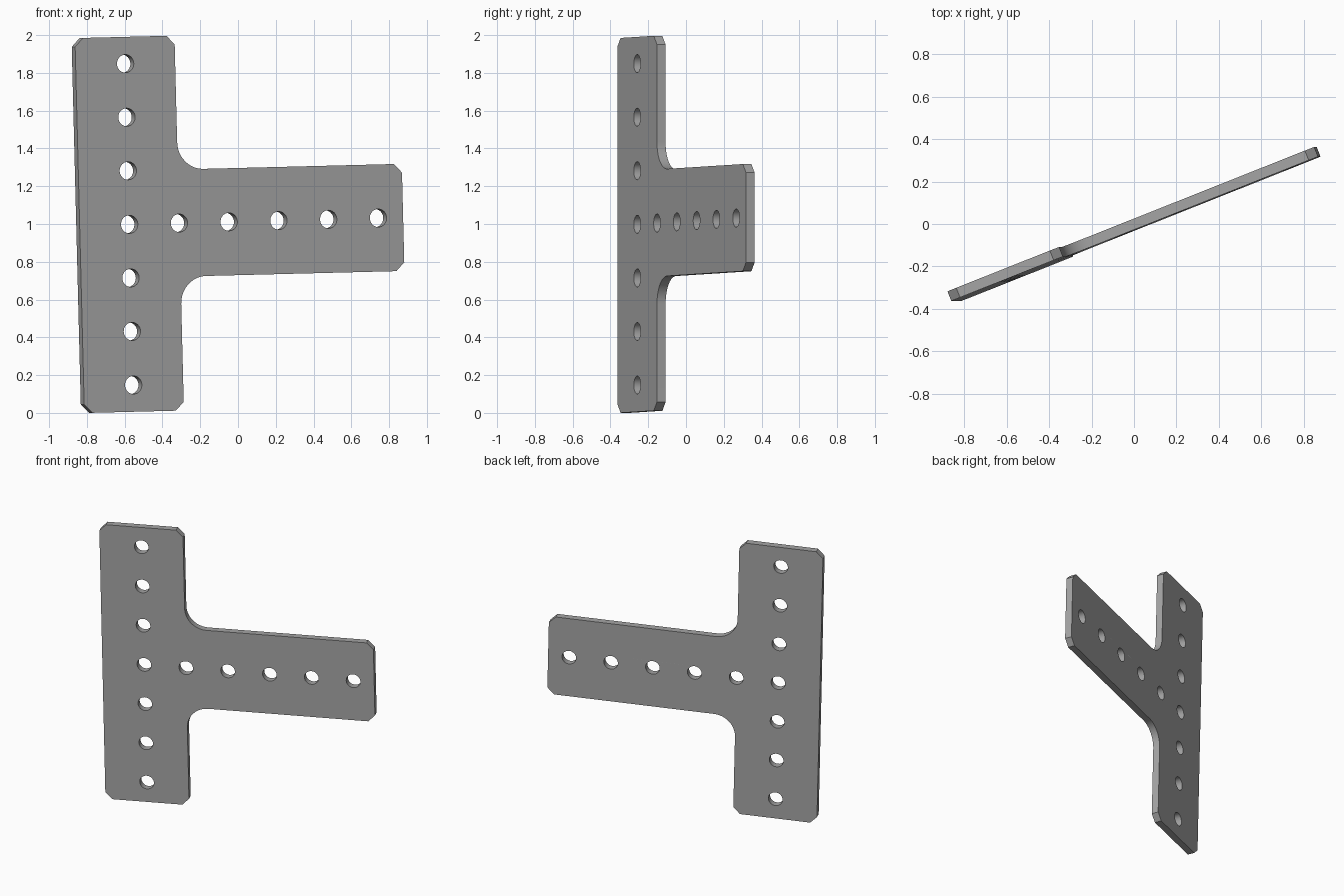
import bpy, bmesh
from math import cos, sin, pi
from mathutils import Matrix, Vector

cube = bpy.data.objects.get("Cube")
if cube:
    bpy.data.objects.remove(cube, do_unlink=True)

PITCH = 0.2836          # hole spacing, also half the width of both limbs
HALF_H = 3.5 * PITCH    # half height of the upright limb
ARM_END = 5.5 * PITCH   # reach of the arm from the upright's centre line
CHAMFER = 0.046
FILLET = 0.145
THICK = 0.049
HOLE_R = 0.048


def arc(cx, cy, r, start, end, steps):
    return [(cx + r * cos(start + (end - start) * i / steps),
             cy + r * sin(start + (end - start) * i / steps)) for i in range(steps + 1)]


# Upper half of the T outline, from the arm tip round to the outer edge
w, c = PITCH, CHAMFER
upper = [(ARM_END, w - c), (ARM_END - c, w)]
upper += arc(w + FILLET, w + FILLET, FILLET, 1.5 * pi, pi, 12)
upper += [(w, HALF_H - c), (w - c, HALF_H), (c - w, HALF_H), (-w, HALF_H - c)]
outline = upper + [(x, -y) for x, y in reversed(upper)]

# Bolt holes up the upright and along the arm
centres = [(0, i * PITCH) for i in range(-3, 4)] + [(i * PITCH, 0) for i in range(1, 6)]
holes = [arc(x, y, HOLE_R, 0, 2 * pi, 32)[:-1] for x, y in centres]

# Filled flat profile, extruded to the plate thickness
profile = bpy.data.curves.new("plate_profile", "CURVE")
profile.dimensions = "2D"
profile.fill_mode = "BOTH"
profile.extrude = THICK / 2
for loop in [outline] + holes:
    spline = profile.splines.new("POLY")
    spline.points.add(len(loop) - 1)
    for point, (x, y) in zip(spline.points, loop):
        point.co = (x, y, 0, 1)
    spline.use_cyclic_u = True
source = bpy.data.objects.new("plate_source", profile)
bpy.context.collection.objects.link(source)
mesh = bpy.data.meshes.new_from_object(
    source.evaluated_get(bpy.context.evaluated_depsgraph_get()))
bpy.data.objects.remove(source, do_unlink=True)
mesh.name = "t_plate"

# Stand the plate up, turned and leaning slightly
along = Vector((0.929, 0.3695, 0.0235)).normalized()
up = Vector((-0.0246, 0, 1))
up = (up - along * up.dot(along)).normalized()
turn = Matrix((along, up, along.cross(up))).transposed().to_4x4()

bm = bmesh.new()
bm.from_mesh(mesh)
bmesh.ops.remove_doubles(bm, verts=bm.verts, dist=0.0001)
bmesh.ops.recalc_face_normals(bm, faces=bm.faces)
bmesh.ops.transform(bm, matrix=turn, verts=bm.verts)
xs, ys, zs = zip(*[v.co[:] for v in bm.verts])
shift = Vector((-(min(xs) + max(xs)) / 2, -(min(ys) + max(ys)) / 2, -min(zs)))
bmesh.ops.translate(bm, vec=shift, verts=bm.verts)
bm.to_mesh(mesh)
bm.free()

# Plain grey metal
steel = bpy.data.materials.new("grey_steel")
steel.use_nodes = True
grey = (0.37, 0.37, 0.37, 1)
steel.diffuse_color = grey
steel.node_tree.nodes["Principled BSDF"].inputs["Base Color"].default_value = grey
mesh.materials.clear()
mesh.materials.append(steel)
for face in mesh.polygons:
    face.material_index = 0

plate = bpy.data.objects.new("t_plate", mesh)
bpy.context.collection.objects.link(plate)
bpy.context.view_layer.objects.active = plate
plate.select_set(True)
bpy.ops.object.shade_smooth_by_angle(angle=pi / 6)
